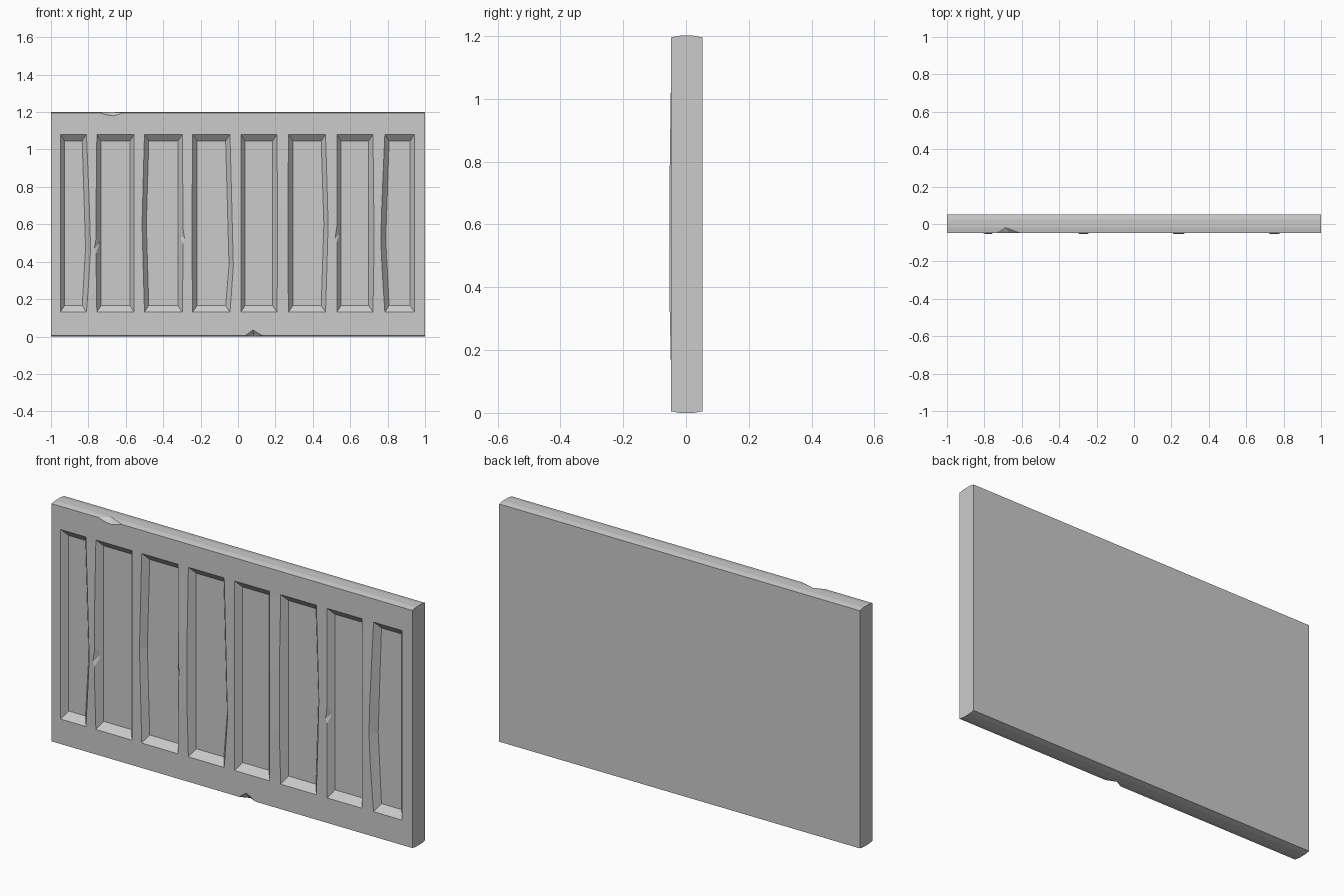
import bpy, bmesh

if "Cube" in bpy.data.objects:
    bpy.data.objects.remove(bpy.data.objects["Cube"])

FRONT, BACK, DEPTH = -0.048, 0.052, 0.03
Z0, Z1 = 0.13, 1.08


def add_hull(bm, pts):
    """Add one convex solid through the given points."""
    tmp = bmesh.new()
    for p in pts:
        tmp.verts.new(p)
    res = bmesh.ops.convex_hull(tmp, input=tmp.verts)
    loose = [v for v in tmp.verts if not v.link_faces]
    bmesh.ops.delete(tmp, geom=loose, context='VERTS')
    bmesh.ops.dissolve_limit(tmp, angle_limit=0.002, verts=tmp.verts, edges=tmp.edges)
    bmesh.ops.recalc_face_normals(tmp, faces=tmp.faces)
    me = bpy.data.meshes.new("tmp")
    tmp.to_mesh(me)
    tmp.free()
    bm.from_mesh(me)
    bpy.data.meshes.remove(me)


def make(name, solids):
    bm = bmesh.new()
    for pts in solids:
        add_hull(bm, pts)
    me = bpy.data.meshes.new(name)
    bm.to_mesh(me)
    bm.free()
    ob = bpy.data.objects.new(name, me)
    bpy.context.collection.objects.link(ob)
    return ob


def boolean(ob, other, op):
    mod = ob.modifiers.new(other.name, 'BOOLEAN')
    mod.operation, mod.solver, mod.object = op, 'EXACT', other
    other.hide_render = True
    other.hide_set(True)


# slab with slightly crowned top and bottom edges
profile = [(FRONT, 0.005), (-0.02, 0), (0.024, 0), (BACK, 0.005),
           (BACK, 1.196), (0.024, 1.201), (-0.02, 1.201), (FRONT, 1.196)]
panel = make("wall_panel", [[(x, y, z) for x in (-1, 1) for y, z in profile]])

# slightly swollen faces on every other rib
ribs = []
for x in (-0.782, -0.268, 0.24, 0.755):
    side = [(FRONT + 0.01, Z0), (FRONT + 0.0003, Z0), (FRONT - 0.005, 0.38),
            (FRONT - 0.005, 0.7), (FRONT + 0.0003, Z1), (FRONT + 0.01, Z1)]
    ribs.append([(x + s, y, z) for s in (-0.05, 0.05) for y, z in side])
swells = make("rib_swells", ribs)

# tapered recesses: left, right, left bow, right bow, height of the bow
recesses = [(-0.95, -0.81, 0, 0.018, 0.47), (-0.755, -0.555, 0, 0, 0.6),
            (-0.50, -0.298, -0.013, 0, 0.6), (-0.242, -0.043, 0, 0.018, 0.38),
            (0.015, 0.208, 0, 0, 0.6), (0.27, 0.468, 0, 0.014, 0.6),
            (0.528, 0.722, 0, 0, 0.6), (0.785, 0.943, -0.018, 0, 0.52)]
solids = []
for l, r, bl, br, zb in recesses:
    pts = []
    for t in (1.0, -0.4):
        y, dx, dz = FRONT + t * DEPTH, 0.023 * t, 0.035 * t
        pts += [(l + dx, y, Z0 + dz), (r - dx, y, Z0 + dz),
                (l + dx, y, Z1 - dz), (r - dx, y, Z1 - dz)]
        if bl:
            pts.append((l + dx + bl, y, zb))
        if br:
            pts.append((r - dx + br, y, zb))
    solids.append(pts)
cutters = make("recess_cutters", solids)

# chips knocked out of the outer edges and the ribs
F = FRONT
chip_solids = [
    [(-0.74, F, 1.196), (-0.61, F, 1.196), (-0.69, -0.018, 1.201),
     (-0.70, F, 1.184), (-0.665, F, 1.18), (-0.68, F - 0.05, 1.25)],
    [(0.04, F, 0.005), (0.13, F, 0.005), (0.085, -0.02, 0),
     (0.08, F, 0.035), (0.085, F - 0.05, -0.05)],
]
for x, s, z in ((-0.755, -1, 0.5), (-0.298, 1, 0.55), (0.528, -1, 0.55)):
    chip_solids.append([(x, F - 0.004, z - 0.06), (x, F - 0.004, z + 0.06),
                        (x + s * 0.014, F - 0.004, z - 0.03),
                        (x - s * 0.014, F + 0.02, z),
                        (x - s * 0.02, F - 0.03, z)])
chips = make("chip_cutters", chip_solids)

boolean(panel, swells, 'UNION')
boolean(panel, cutters, 'DIFFERENCE')
boolean(panel, chips, 'DIFFERENCE')

# bake the result and drop the helpers
dg = bpy.context.evaluated_depsgraph_get()
mesh = bpy.data.meshes.new_from_object(panel.evaluated_get(dg))
panel.modifiers.clear()
panel.data = mesh
for ob in (swells, cutters, chips):
    bpy.data.objects.remove(ob)
